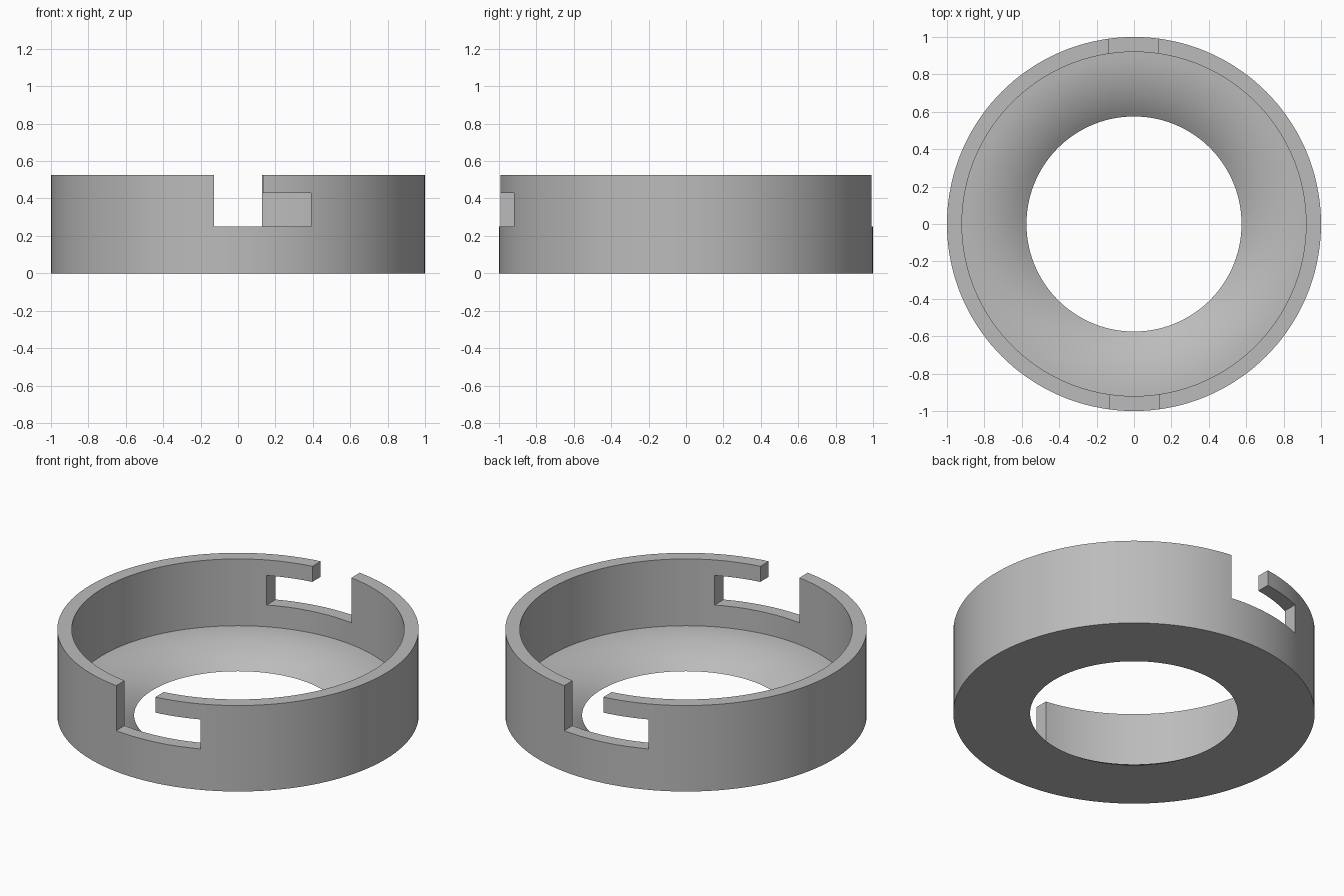
import bpy, bmesh
from math import sin, cos, asin, pi
from mathutils import Matrix, Vector

cube = bpy.data.objects.get("Cube")
if cube:
    bpy.data.objects.remove(cube, do_unlink=True)

HEIGHT, OUTER, INNER, HOLE = 0.525, 1.0, 0.92, 0.575
FLOOR_Z = 0.117
SEGMENTS = 144

grey = bpy.data.materials.new("plain grey")
grey.use_nodes = True
grey.diffuse_color = (0.5, 0.5, 0.5, 1)
grey.node_tree.nodes["Principled BSDF"].inputs["Base Color"].default_value = (0.5, 0.5, 0.5, 1)


def add_object(name, bm):
    bmesh.ops.recalc_face_normals(bm, faces=bm.faces)
    mesh = bpy.data.meshes.new(name)
    bm.to_mesh(mesh)
    bm.free()
    mesh.materials.append(grey)
    obj = bpy.data.objects.new(name, mesh)
    bpy.context.collection.objects.link(obj)
    return obj


# Ring section: straight walls, and a rounded floor that falls to the hole
span = INNER - HOLE
radius = (span ** 2 + FLOOR_Z ** 2) / (2 * FLOOR_Z)
sweep = asin(span / radius)
steps = 10
section = [(HOLE, 0), (OUTER, 0), (OUTER, HEIGHT), (INNER, HEIGHT)]
for i in range(steps):
    a = sweep * i / steps
    section.append((INNER - radius * sin(a), FLOOR_Z - radius * (1 - cos(a))))

bm = bmesh.new()
rings = []
for s in range(SEGMENTS):
    t = 2 * pi * s / SEGMENTS
    rings.append([bm.verts.new((r * cos(t), r * sin(t), z)) for r, z in section])
for s in range(SEGMENTS):
    a, b = rings[s], rings[(s + 1) % SEGMENTS]
    for i in range(len(section)):
        j = (i + 1) % len(section)
        bm.faces.new((a[i], b[i], b[j], a[j]))
ring = add_object("bayonet_ring", bm)

# L-shaped bayonet notch, cut straight through the wall at front and back
notch = [(-0.128, 0.25), (0.39, 0.25), (0.39, 0.43),
         (0.135, 0.43), (0.135, 0.7), (-0.128, 0.7)]
for name, turn in (("front_notch_cutter", 0), ("back_notch_cutter", pi)):
    bm = bmesh.new()
    face = bm.faces.new([bm.verts.new((x, -1.2, z)) for x, z in notch])
    moved = bmesh.ops.extrude_face_region(bm, geom=[face])["geom"]
    bmesh.ops.translate(bm, vec=Vector((0, 0.6, 0)),
                        verts=[v for v in moved if isinstance(v, bmesh.types.BMVert)])
    bmesh.ops.transform(bm, matrix=Matrix.Rotation(turn, 4, "Z"), verts=bm.verts)
    cutter = add_object(name, bm)
    cutter.hide_render = True
    cut = ring.modifiers.new(name, "BOOLEAN")
    cut.operation, cut.solver, cut.object = "DIFFERENCE", "EXACT", cutter
    bpy.context.view_layer.objects.active = ring
    bpy.ops.object.modifier_apply(modifier=cut.name)
    bpy.data.objects.remove(cutter, do_unlink=True)

# Smooth walls with crisp rims
bpy.ops.object.select_all(action="DESELECT")
ring.select_set(True)
bpy.context.view_layer.objects.active = ring
bpy.ops.object.shade_smooth_by_angle(angle=pi / 6)
